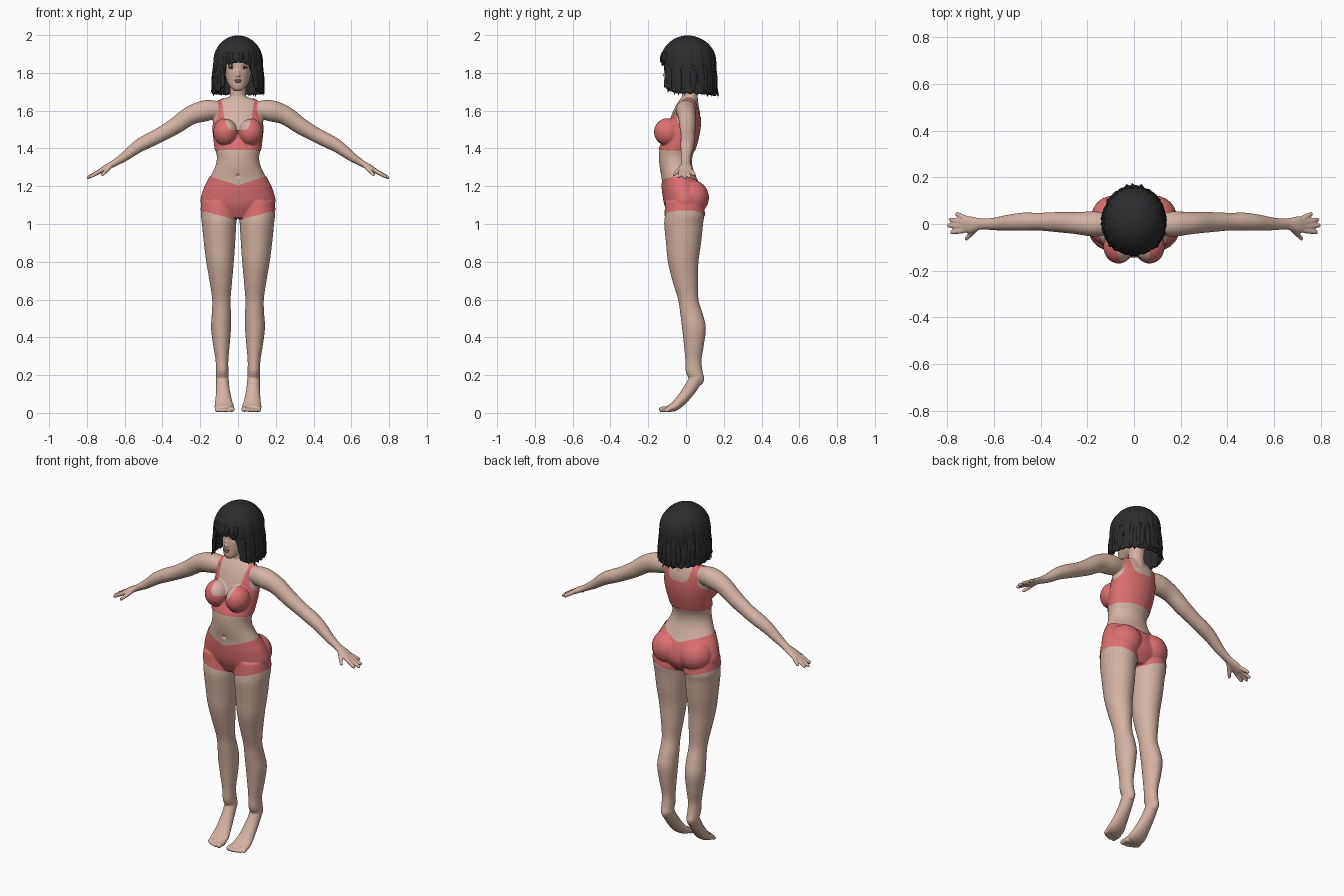
import bpy, bmesh, math, random
from mathutils import Vector, Matrix

if "Cube" in bpy.data.objects:
    bpy.data.objects.remove(bpy.data.objects["Cube"])

random.seed(4)
X, Y, Z = Vector((1, 0, 0)), Vector((0, 1, 0)), Vector((0, 0, 1))


def material(name, r, g, b):
    m = bpy.data.materials.new(name)
    m.diffuse_color = (r, g, b, 1)
    m.use_nodes = True
    m.node_tree.nodes["Principled BSDF"].inputs["Base Color"].default_value = m.diffuse_color
    return m


SKIN = material("skin", .66, .45, .37)
CLOTH = material("coral_cloth", .72, .16, .16)
DARK = material("black_hair", .025, .025, .027)
WHITE = material("eye_white", .75, .7, .66)
LIP = material("lip", .5, .25, .22)


def add_object(name, mesh, mat):
    ob = bpy.data.objects.new(name, mesh)
    bpy.context.collection.objects.link(ob)
    mesh.materials.clear()
    mesh.materials.append(mat)
    mesh.polygons.foreach_set("use_smooth", [True] * len(mesh.polygons))
    return ob


def to_object(name, bm, mat):
    bmesh.ops.recalc_face_normals(bm, faces=bm.faces)
    mesh = bpy.data.meshes.new(name)
    bm.to_mesh(mesh)
    bm.free()
    return add_object(name, mesh, mat)


def spline(pts, sub):
    out = []
    for i in range(len(pts) - 1):
        a, b, c, d = (pts[min(max(i + k, 0), len(pts) - 1)] for k in (-1, 0, 1, 2))
        for s in range(sub):
            t = s / sub
            out.append([.5 * (2 * q + (r - p) * t + (2 * p - 5 * q + 4 * r - e) * t * t
                              + (3 * q - p - 3 * r + e) * t ** 3) for p, q, r, e in zip(a, b, c, d)])
    return out + [list(pts[-1])]


def tube(bm, pts, side, flat=False, n=24, sub=5):
    """Closed smooth tube through points (x, y, z, radius along side, other radius)."""
    P = spline(pts, sub)
    rings = []
    for i, p in enumerate(P):
        t = Z if flat else (Vector(P[min(i + 1, len(P) - 1)][:3]) - Vector(P[max(i - 1, 0)][:3])).normalized()
        u = (side - t * side.dot(t)).normalized()
        w = t.cross(u)
        rings.append([bm.verts.new(Vector(p[:3]) + u * p[3] * math.cos(k * math.tau / n)
                                   + w * p[4] * math.sin(k * math.tau / n)) for k in range(n)])
    for a, b in zip(rings, rings[1:]):
        for k in range(n):
            bm.faces.new((a[k], a[(k + 1) % n], b[(k + 1) % n], b[k]))
    bm.faces.new(rings[0][::-1])
    bm.faces.new(rings[-1])


def ball(bm, c, r):
    bmesh.ops.create_uvsphere(bm, u_segments=24, v_segments=16, radius=1,
                              matrix=Matrix.Translation(c) @ Matrix.Diagonal((*r, 1)))


# Body volumes: torso, neck and head
bm = bmesh.new()
torso = [(1.035, -.01, .09, .07), (1.10, -.005, .188, .105), (1.17, -.015, .184, .108),
         (1.24, -.035, .152, .094), (1.30, -.052, .122, .087), (1.35, -.055, .112, .088),
         (1.40, -.045, .12, .094), (1.46, -.025, .128, .09), (1.52, -.01, .132, .085),
         (1.58, 0, .13, .075), (1.62, .005, .125, .062), (1.655, .01, .095, .045), (1.672, .015, .05, .035)]
head = [(1.703, -.075, .016, .018), (1.72, -.06, .037, .046), (1.75, -.025, .057, .083),
        (1.79, 0, .068, .108), (1.83, .01, .076, .117), (1.87, .015, .08, .12),
        (1.92, .02, .075, .11), (1.96, .02, .045, .07)]
for rows in (torso, head):
    tube(bm, [(0, y, z, a, b) for z, y, a, b in rows], X, True, 48)
tube(bm, [(0, .025, 1.6, .055, .045), (0, .02, 1.68, .042, .042), (0, .02, 1.78, .046, .046)], X)

# Limbs, mirrored
leg = [(1.12, .1, -.01, .09, .095), (1.05, .102, -.007, .094, .104), (1.0, .1, -.0125, .091, .103),
       (.9, .098, -.013, .083, .093), (.8, .095, -.015, .073, .081), (.7, .091, -.004, .06, .068),
       (.6, .088, .012, .049, .054), (.52, .088, .03, .051, .06), (.45, .09, .042, .053, .063),
       (.36, .088, .042, .044, .053), (.28, .085, .039, .034, .043), (.22, .084, .043, .033, .045),
       (.18, .083, .057, .03, .04), (.15, .082, .064, .017, .022)]
arm = [(.10, 0, 1.605, .045, .045), (.17, 0, 1.6, .054, .056), (.25, .004, 1.575, .047, .05),
       (.33, .008, 1.52, .043, .044), (.41, .01, 1.473, .038, .039), (.47, .01, 1.443, .039, .038),
       (.53, .006, 1.41, .035, .034), (.60, 0, 1.357, .027, .025), (.655, 0, 1.322, .024, .018),
       (.70, -.002, 1.297, .036, .016), (.735, -.002, 1.276, .036, .012)]
foot = [(.083, .058, .19, .033, .036), (.08, .02, .125, .036, .034), (.076, -.03, .062, .045, .029),
        (.073, -.065, .032, .052, .024), (.073, -.098, .021, .048, .016)]
fingers = [(.725, .026, 1.282, .765, .046, 1.258), (.735, .009, 1.278, .793, .021, 1.246),
           (.735, -.01, 1.278, .80, -.006, 1.242), (.73, -.028, 1.28, .787, -.037, 1.247),
           (.675, -.018, 1.305, .722, -.067, 1.257)]
toes = [(.033, -.142, .016), (.057, -.14, .012), (.077, -.133, .011), (.095, -.124, .011), (.111, -.113, .011)]
for s in (1, -1):
    tube(bm, [(s * x, y, z, a, b) for z, x, y, a, b in leg], X, True, 32)
    tube(bm, [(s * x, y, z, a, b) for x, y, z, a, b in arm], Y, False, 32)
    tube(bm, [(s * x, y, z, a, b) for x, y, z, a, b in foot], X, False, 32)
    for x0, y0, z0, x1, y1, z1 in fingers:
        a, b = Vector((s * x0, y0, z0)), Vector((s * x1, y1, z1))
        tube(bm, [(*a.lerp(b, t), r, r) for t, r in ((0, .012), (.5, .011), (.9, .009), (1, .005))], Y, False, 12)
    for x, y, r in toes:
        tube(bm, [(s * x, -.085, .02, r, r), (s * x, y + .02, r + .004, r, r * .9),
                  (s * x, y + .006, r + .001, r, r * .8), (s * x, y, r, r * .5, r * .5)], X, False, 12)
    ball(bm, (s * .066, -.096, 1.487), (.062, .07, .07))      # bust
    ball(bm, (s * .088, .028, 1.14), (.092, .09, .09))        # buttock

# Fuse the volumes into one skin
rough = to_object("body_volumes", bm, SKIN)
mod = rough.modifiers.new("fuse", 'REMESH')
mod.mode, mod.voxel_size = 'VOXEL', .005
mod = rough.modifiers.new("soften", 'SMOOTH')
mod.factor, mod.iterations = .5, 5
skin = bpy.data.meshes.new_from_object(rough.evaluated_get(bpy.context.evaluated_depsgraph_get()))
bpy.data.objects.remove(rough)

# Sculpted dabs (x, z, radius, push in y): nose, eye sockets, lips, navel
dabs = [(0, 1.788, .010, -.018), (0, 1.808, .009, -.009), (.034, 1.826, .015, .007), (-.034, 1.826, .015, .007),
        (0, 1.764, .010, -.005), (0, 1.749, .010, -.004), (0, 1.255, .008, .012)]
for v in skin.vertices:
    if v.co.y < -.05:
        v.co.y += sum(d * math.exp(-((v.co.x - x) ** 2 + (v.co.z - z) ** 2) / r ** 2) for x, z, r, d in dabs)
add_object("body", skin, SKIN)


# Clothing: shells lifted off the skin, with smoothed hems
def in_top(c):
    x, z = abs(c.x), c.z
    neckline = (1.495 if c.y < 0 else 1.565) + .06 * (x / .07) ** 6
    return 1.39 < z < min(neckline, 1.7) and x < min(.16, .105 + 8 * max(0, 1.58 - z) ** 2)


def in_shorts(c):
    x = abs(c.x)
    return x < .25 and 1.018 + .28 * x < c.z < 1.205 + .045 * min(1, x / .14)


def garment(name, test):
    g = bmesh.new()
    g.from_mesh(skin)
    bmesh.ops.delete(g, geom=[f for f in g.faces if not test(f.calc_center_median())], context='FACES')
    for _ in range(8):
        new = {}
        for v in g.verts:
            near = [e.other_vert(v).co for e in v.link_edges if e.is_boundary]
            if len(near) == 2:
                new[v] = v.co * .5 + (near[0] + near[1]) * .25
        for v, co in new.items():
            v.co = co
    g.normal_update()
    for v in g.verts:
        v.co += v.normal * .004
    mesh = bpy.data.meshes.new(name)
    g.to_mesh(mesh)
    g.free()
    add_object(name, mesh, CLOTH)


garment("crop_top", in_top)
garment("shorts", in_shorts)

# Face details
for name, mat, parts in (
        ("eyes", WHITE, [(.034, -.083, 1.825, .016, .009, .006)]),
        ("irises", DARK, [(.033, -.0885, 1.825, .006, .005, .005)]),
        ("eyelashes", DARK, [(.035, -.087, 1.831, .018, .008, .0022)])):
    bm = bmesh.new()
    for x, y, z, a, b, c in parts:
        for s in (1, -1):
            ball(bm, (s * x, y, z), (a, b, c))
    to_object(name, bm, mat)
bm = bmesh.new()
ball(bm, (0, -.107, 1.762), (.018, .009, .004))
ball(bm, (0, -.107, 1.753), (.015, .0095, .005))
to_object("lips", bm, LIP)


# Hair: bob shell with fringe, then loose locks
def hair_point(th, z, k):
    back = .15 if math.cos(th) < 0 else .142
    return Vector((.131 * k * math.sin(th), .008 - back * k * math.cos(th), z))


def hair_bottom(th):
    d = abs((th + math.pi) % math.tau - math.pi)
    keys = [(0, 1.862), (.5, 1.85), (.62, 1.79), (.8, 1.715), (1.2, 1.70), (3.2, 1.685)]
    for (a, za), (b, zb) in zip(keys, keys[1:]):
        if d <= b:
            return za + (zb - za) * (d - a) / (b - a)


bm = bmesh.new()
N, ROWS = 160, 26
cols = []
for i in range(N):
    th = i * math.tau / N
    jag = .008 * abs(math.sin(th * 11 + math.sin(3 * th)))
    ripple = .012 * math.sin(th * 17 + 2 * math.sin(2 * th)) + .007 * math.sin(th * 31)
    col = []
    for j in range(1, ROWS + 1):
        s = j / ROWS * 2
        if s < 1:
            z, k = 1.86 + .138 * math.cos(s * math.pi / 2), math.sin(s * math.pi / 2)
        else:
            z = 1.86 + (hair_bottom(th) - jag - 1.86) * (s - 1)
            k = 1 + .06 * max(0, (1.86 - z) / .16) * abs(math.sin(th))
        col.append(bm.verts.new(hair_point(th, z, k * (1 + ripple * min(1, s)))))
    cols.append(col)
crown = bm.verts.new((0, .008, 1.999))
for a, b in zip(cols, cols[1:] + cols[:1]):
    bm.faces.new((crown, a[0], b[0]))
    for j in range(ROWS - 1):
        bm.faces.new((a[j], a[j + 1], b[j + 1], b[j]))
hair = to_object("hair", bm, DARK)
mod = hair.modifiers.new("thickness", 'SOLIDIFY')
mod.thickness, mod.offset = .012, -1

bm = bmesh.new()
for i in range(44):
    th = i * math.tau / 44 + random.uniform(-.05, .05)
    end = hair_bottom(th)
    fringe = end > 1.8
    tip = end - random.uniform(0, .02)
    flick = .98 if fringe else random.uniform(.98, 1.12)
    steps = ((1.91, .93, .008), (1.885, .98, .013), (1.86, .99, .009), (tip, flick, .001)) if fringe else \
        ((1.84, .98, .008), (1.78, 1.01, .015), (1.725, 1.02, .014), (tip, flick, .001))
    turn = random.uniform(-.09, .09)
    side = Vector((math.cos(th), math.sin(th), 0))
    tube(bm, [(*hair_point(th + turn * j / 3, z, k), w, w * .45) for j, (z, k, w) in enumerate(steps)],
         side, False, 8, 4)
to_object("hair_locks", bm, DARK)
